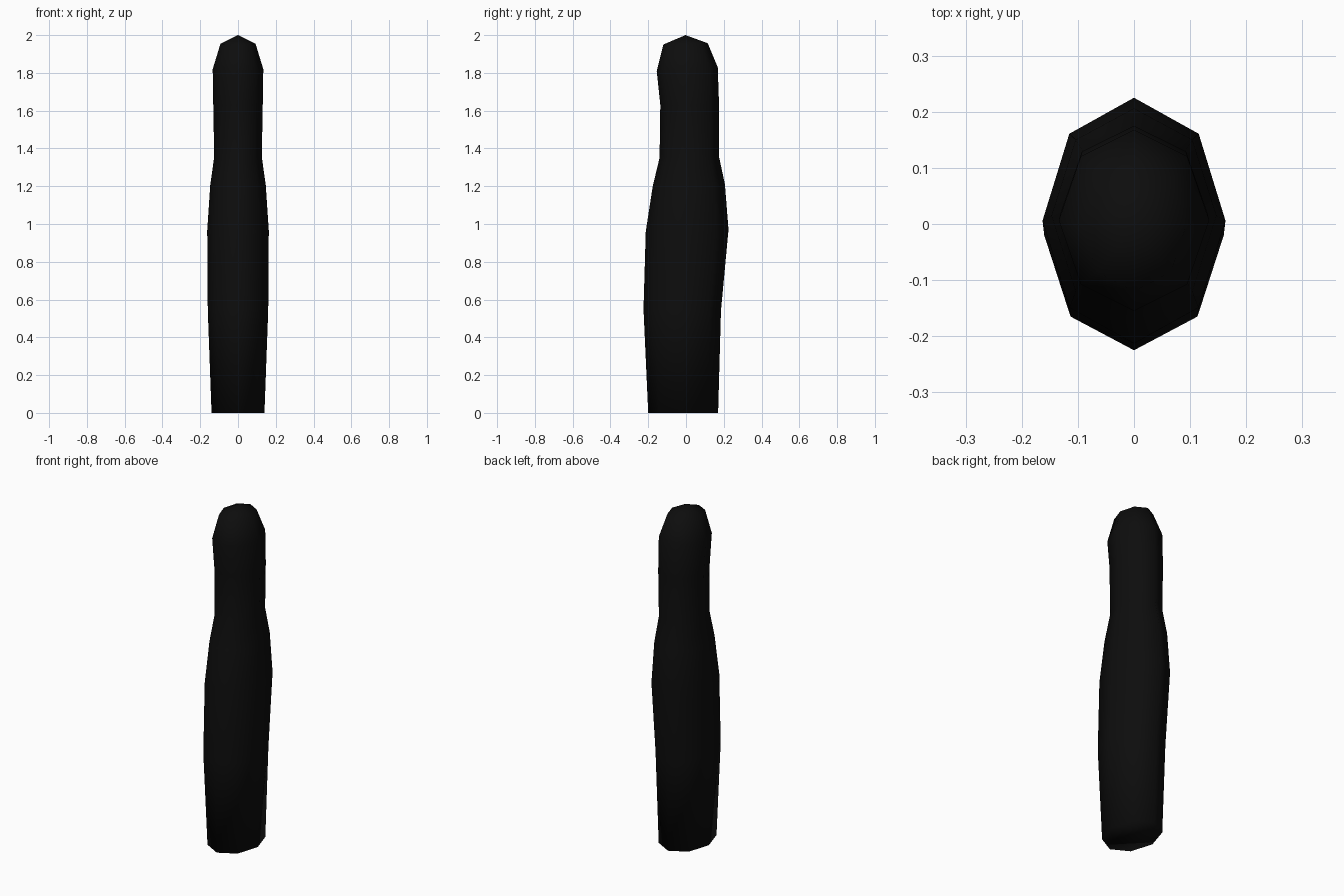
import bpy, bmesh, math

cube = bpy.data.objects.get("Cube")
if cube:
    bpy.data.objects.remove(cube, do_unlink=True)

# Near-black material
black = bpy.data.materials.new("black")
black.use_nodes = True
colour = (0.004, 0.004, 0.004, 1.0)
black.diffuse_color = colour
black.node_tree.nodes["Principled BSDF"].inputs["Base Color"].default_value = colour

# Eight-sided cross-sections: half width, front (y, z), back (y, z)
SIDES = 8
sections = [
    (0.140, (-0.200, 0.00), (0.170, 0.00)),
    (0.160, (-0.225, 0.55), (0.185, 0.54)),
    (0.163, (-0.213, 0.96), (0.225, 0.97)),
    (0.147, (-0.176, 1.20), (0.206, 1.21)),
    (0.126, (-0.140, 1.35), (0.174, 1.36)),
    (0.131, (-0.136, 1.63), (0.175, 1.63)),
    (0.134, (-0.155, 1.81), (0.168, 1.83)),
    (0.093, (-0.120, 1.95), (0.115, 1.957)),
]

bm = bmesh.new()
rings = []
for half_width, (front_y, front_z), (back_y, back_z) in sections:
    ring = []
    for i in range(SIDES):
        a = 2 * math.pi * i / SIDES
        t = (1 + math.sin(a)) / 2          # 0 at the front, 1 at the back
        ring.append(bm.verts.new((half_width * math.cos(a),
                                  front_y + (back_y - front_y) * t,
                                  front_z + (back_z - front_z) * t)))
    rings.append(ring)

# Side walls, rounded tip and flat base
tip = bm.verts.new((0, -0.003, 2.0))
for i in range(SIDES):
    j = (i + 1) % SIDES
    for low, high in zip(rings, rings[1:]):
        bm.faces.new((low[i], low[j], high[j], high[i]))
    bm.faces.new((rings[-1][i], rings[-1][j], tip))
bm.faces.new(rings[0][::-1])
bmesh.ops.recalc_face_normals(bm, faces=bm.faces)
for face in bm.faces:
    face.smooth = True

mesh = bpy.data.meshes.new("handle")
bm.to_mesh(mesh)
bm.free()
mesh.materials.append(black)
handle = bpy.data.objects.new("handle", mesh)
bpy.context.collection.objects.link(handle)
